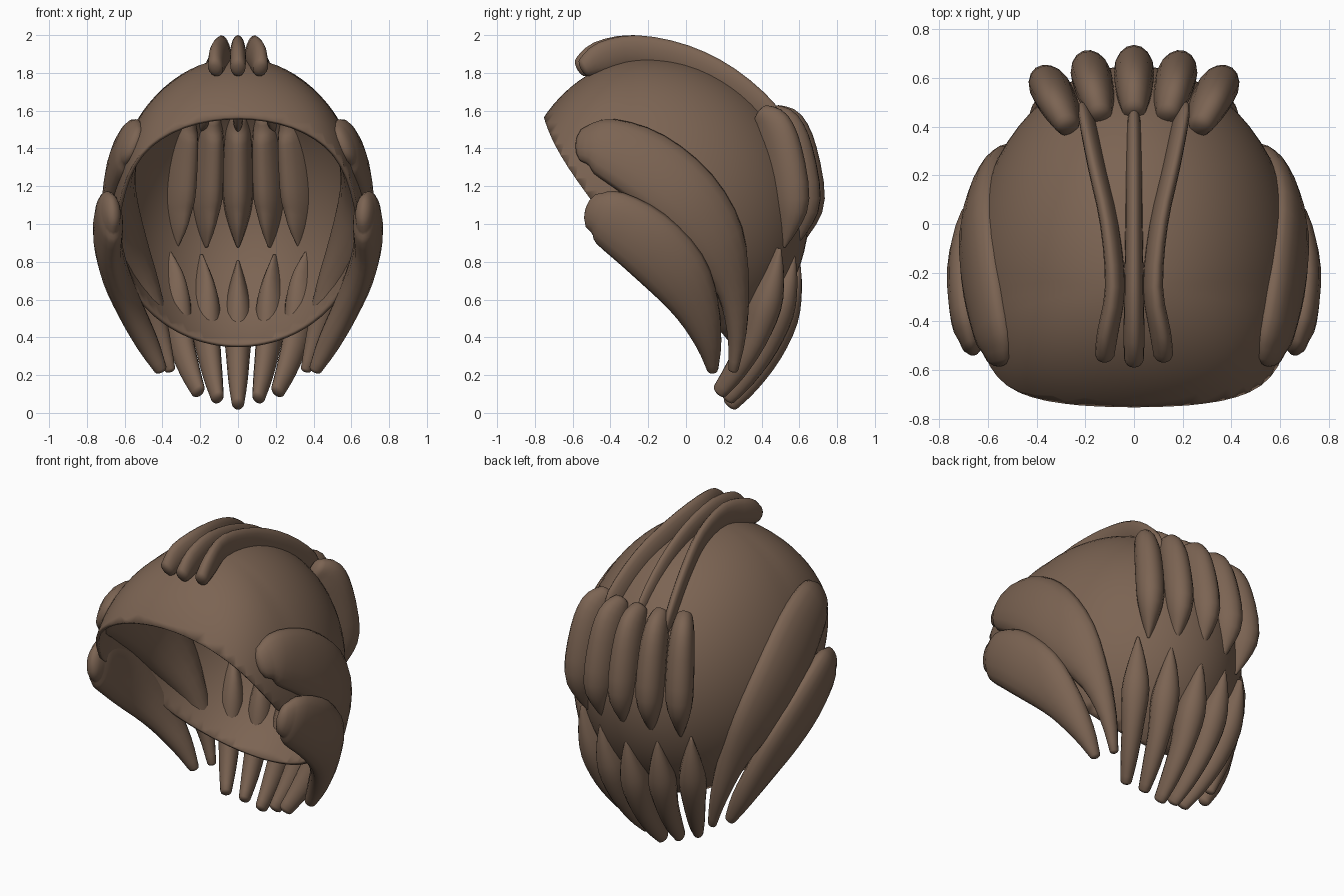
import bpy, bmesh, math
from mathutils import Vector

cube = bpy.data.objects.get("Cube")
if cube:
    bpy.data.objects.remove(cube)

brown = bpy.data.materials.new("warm_brown")
brown.use_nodes = True
COLOR = (0.2, 0.127, 0.086, 1)
brown.diffuse_color = COLOR
bsdf = brown.node_tree.nodes["Principled BSDF"]
bsdf.inputs["Base Color"].default_value = COLOR
bsdf.inputs["Roughness"].default_value = 0.8

CENTER = Vector((0, -0.2, 1.05))
RX, RY_FRONT, RY_BACK, RZ = 0.67, 0.705, 0.85, 0.83


def finish(bm, name, angle):
    bmesh.ops.recalc_face_normals(bm, faces=bm.faces)
    mesh = bpy.data.meshes.new(name)
    bm.to_mesh(mesh)
    bm.free()
    mesh.materials.append(brown)
    obj = bpy.data.objects.new(name, mesh)
    bpy.context.collection.objects.link(obj)
    bpy.ops.object.select_all(action="DESELECT")
    obj.select_set(True)
    bpy.context.view_layer.objects.active = obj
    bpy.ops.object.shade_smooth_by_angle(angle=math.radians(angle))
    return obj


def outward(p):
    d = p - CENTER
    ry = RY_FRONT if d.y < 0 else RY_BACK
    return Vector((d.x / RX**2, d.y / ry**2, d.z / RZ**2)).normalized()


def spline(stations, steps=3):
    """Smooth curve through stations of position, width and depths."""
    out = []
    last = len(stations) - 1
    for i in range(last):
        a, b, c, d = (stations[min(max(i + k, 0), last)] for k in (-1, 0, 1, 2))
        for s in range(steps):
            t = s / steps
            out.append([q + 0.5 * t * (r - p + t * (2 * p - 5 * q + 4 * r - u + t * (3 * (q - r) + u - p)))
                        for p, q, r, u in zip(a, b, c, d)])
    return out + [list(stations[last])]


def lock(name, path, widths, outer, inner, sides=16):
    """Tapered strand along the cap, with its own depth outwards and inwards."""
    data = spline([(*p, w, o, i) for p, w, o, i in zip(path, widths, outer, inner)])
    pts = [Vector(d[:3]) for d in data]
    stations = []
    for i, p in enumerate(pts):
        t = (pts[min(i + 1, len(pts) - 1)] - pts[max(i - 1, 0)]).normalized()
        n = outward(p)
        n = (n - t * n.dot(t)).normalized()
        stations.append((p, t, n, *data[i][3:]))

    # rounded ends
    def cap_end(station, sign):
        p, t, n, *size = station
        reach = sign * size[0] * 0.6
        return [(p + t * reach * math.sin(a), t, n, *(s * math.cos(a) for s in size))
                for a in (0.6, 1.1, 1.45)]

    stations = cap_end(stations[0], -1)[::-1] + stations + cap_end(stations[-1], 1)
    bm = bmesh.new()
    rings = []
    for p, t, n, w, o, i in stations:
        ring = []
        for k in range(sides):
            a = math.tau * k / sides
            depth = o if math.sin(a) > 0 else i
            ring.append(bm.verts.new(p + t.cross(n) * w * math.cos(a) + n * depth * math.sin(a)))
        rings.append(ring)
    for r0, r1 in zip(rings, rings[1:]):
        for k in range(sides):
            j = (k + 1) % sides
            bm.faces.new((r0[k], r0[j], r1[j], r1[k]))
    bm.faces.new(rings[0])
    bm.faces.new(rings[-1])
    return finish(bm, name, 70)


def swing(profile, degrees, lift=0):
    """Turn a (y, z) profile about the vertical axis of the cap."""
    a = math.radians(degrees)
    return [((y - CENTER.y) * math.sin(a), CENTER.y + (y - CENTER.y) * math.cos(a), z + lift)
            for y, z in profile]


# Cap: egg shaped shell, opened at the face by a slanted cut that bows at the temples
bm = bmesh.new()
bmesh.ops.create_uvsphere(bm, u_segments=64, v_segments=40, radius=1)
for v in bm.verts:
    x, y, z = v.co
    front = max(0, -y - 0.1)
    x *= 1 + 0.6 * front * (1 - x * x)
    v.co = CENTER + Vector((x * RX, y * (RY_FRONT if y < 0 else RY_BACK), z * RZ))
cut_normal = Vector((0, 0.771, 0.636))
bow = bm.verts.layers.float.new("bow")
for v in bm.verts:
    v[bow] = 0.22 * v.co.x**2 * min(1, max(0, (v.co.z - 0.7) / 0.4))
    v.co += cut_normal * v[bow]
bmesh.ops.bisect_plane(bm, geom=bm.verts[:] + bm.edges[:] + bm.faces[:],
                       plane_co=(0, -0.245, 0.95), plane_no=cut_normal, clear_inner=True)
for v in bm.verts:
    v.co -= cut_normal * v[bow]
bm.verts.layers.float.remove(bow)
cap = finish(bm, "hair_cap", 50)
shell = cap.modifiers.new("thickness", "SOLIDIFY")
shell.thickness = 0.02
shell.offset = -1

# Crest: three strands running over the top
crest = [(-0.555, 1.83), (-0.46, 1.875), (-0.28, 1.91), (-0.03, 1.86), (0.2, 1.75), (0.4, 1.58), (0.46, 1.5)]
crest_width = [0.04, 0.043, 0.04, 0.036, 0.034, 0.03, 0.015]
crest_depth = [0.055, 0.09, 0.09, 0.09, 0.085, 0.08, 0.03]
crest_side = [0.12, 0.107, 0.078, 0.1, 0.15, 0.19, 0.2]
lock("crest_middle", [(0, y, z) for y, z in crest], crest_width, crest_depth, crest_depth)

# Back strands: upper row of petals and lower row hanging at the nape
upper = [(0.47, 1.58), (0.53, 1.52), (0.59, 1.38), (0.635, 1.13), (0.61, 0.98), (0.59, 0.88)]
upper_width = [0.05, 0.068, 0.08, 0.08, 0.045, 0.008]
upper_outer = [0.06, 0.1, 0.105, 0.1, 0.06, 0.01]
upper_inner = [0.08, 0.14, 0.17, 0.17, 0.11, 0.02]
lower = [(0.595, 0.8), (0.57, 0.66), (0.52, 0.5), (0.44, 0.32), (0.33, 0.16), (0.235, 0.05)]
lower_width = [0.008, 0.05, 0.08, 0.065, 0.05, 0.033]
lower_outer = [0.01, 0.045, 0.075, 0.07, 0.06, 0.045]
lower_inner = [0.03, 0.11, 0.125, 0.09, 0.065, 0.045]
for i in range(-2, 3):
    lock(f"upper_back_lock_{i + 3}", swing(upper, i * 12.2), upper_width, upper_outer, upper_inner)
    lock(f"lower_back_lock_{i + 3}", swing(lower, i * 14.5, abs(i) * 0.033),
         lower_width, lower_outer, lower_inner)

# Side strands: two broad sweeping locks on each side
temple = [(0.56, -0.52, 1.42), (0.58, -0.43, 1.41), (0.62, -0.22, 1.31), (0.635, 0, 1.13),
          (0.59, 0.16, 0.9), (0.5, 0.25, 0.65), (0.42, 0.27, 0.42), (0.36, 0.25, 0.23)]
temple_width = [0.11, 0.16, 0.195, 0.195, 0.165, 0.09, 0.05, 0.025]
temple_outer = [0.05, 0.07, 0.075, 0.075, 0.07, 0.06, 0.05, 0.03]
temple_inner = [0.05, 0.07, 0.08, 0.09, 0.1, 0.09, 0.06, 0.03]
cheek = [(0.67, -0.47, 1.06), (0.68, -0.4, 1.03), (0.69, -0.22, 0.91), (0.65, -0.05, 0.74),
         (0.57, 0.06, 0.55), (0.48, 0.12, 0.37), (0.41, 0.14, 0.23)]
cheek_width = [0.11, 0.155, 0.18, 0.17, 0.12, 0.07, 0.03]
cheek_outer = [0.05, 0.07, 0.075, 0.075, 0.07, 0.06, 0.035]
for side, s in (("left", 1), ("right", -1)):
    lock(f"crest_{side}", [(s * x, y + 0.02, z) for x, (y, z) in zip(crest_side, crest)],
         crest_width, crest_depth, crest_depth)
    lock(f"temple_lock_{side}", [(s * x, y, z) for x, y, z in temple],
         temple_width, temple_outer, temple_inner)
    lock(f"cheek_lock_{side}", [(s * x, y, z) for x, y, z in cheek],
         cheek_width, cheek_outer, cheek_outer)
